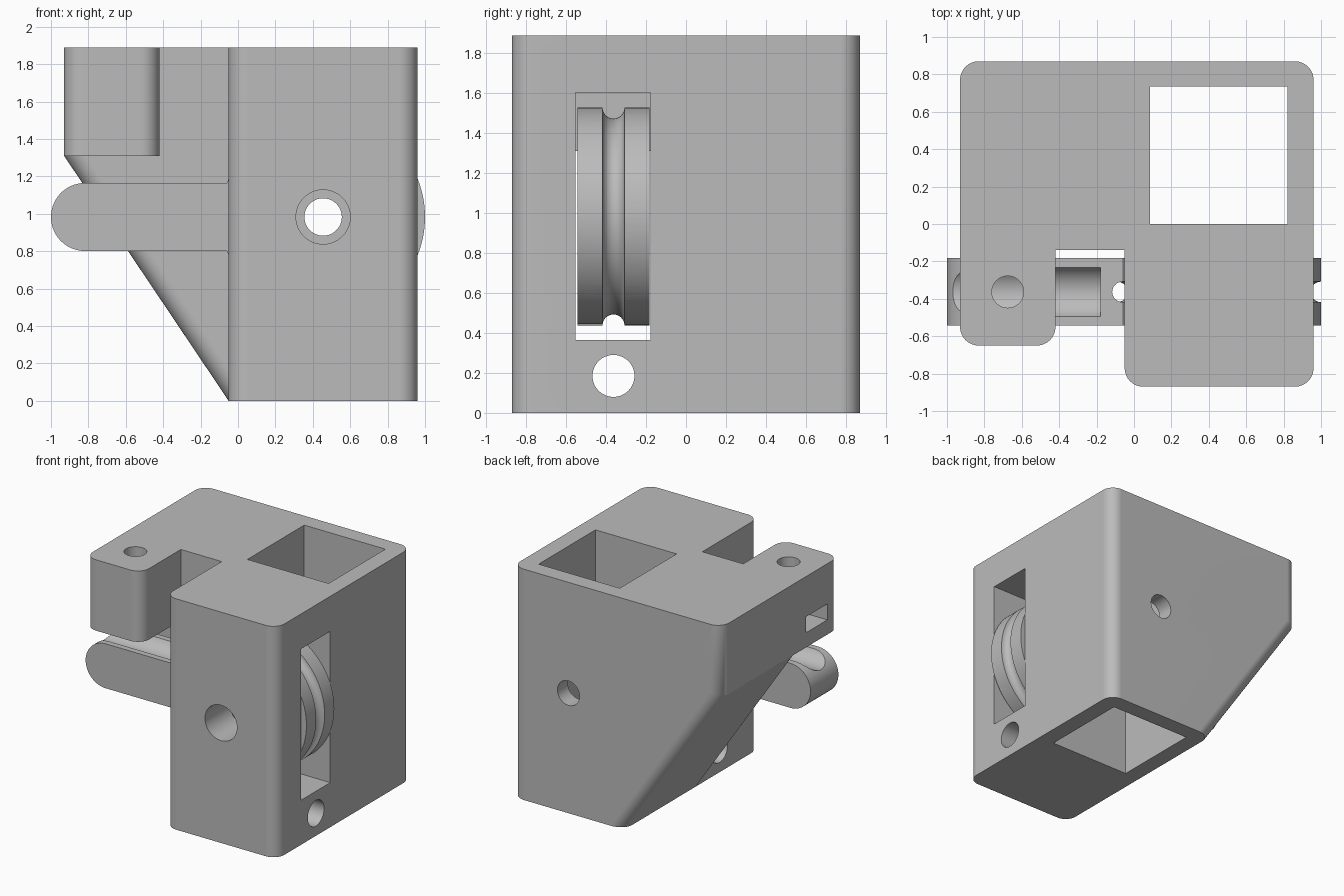
import bpy, bmesh, math
from mathutils import Vector

cube = bpy.data.objects.get("Cube")
if cube:
    bpy.data.objects.remove(cube)

grey = bpy.data.materials.new("plain grey")
grey.use_nodes = True
COLOR = (0.5, 0.5, 0.5, 1)
grey.diffuse_color = COLOR
grey.node_tree.nodes["Principled BSDF"].inputs["Base Color"].default_value = COLOR


def finish(bm, name):
    bmesh.ops.recalc_face_normals(bm, faces=bm.faces)
    mesh = bpy.data.meshes.new(name)
    bm.to_mesh(mesh)
    bm.free()
    mesh.materials.append(grey)
    obj = bpy.data.objects.new(name, mesh)
    bpy.context.collection.objects.link(obj)
    return obj


def prism(name, outline, axis, lo, hi, rounded=None, radius=0.1):
    """Extrude an outline along y or z; round the edges the rule picks."""
    place = {"y": lambda a, b, t: (a, t, b), "z": lambda a, b, t: (a, b, t)}[axis]
    bm = bmesh.new()
    rings = [[bm.verts.new(place(a, b, t)) for a, b in outline] for t in (lo, hi)]
    n = len(outline)
    for ring in rings:
        bm.faces.new(ring)
    for i in range(n):
        j = (i + 1) % n
        bm.faces.new((rings[0][i], rings[0][j], rings[1][j], rings[1][i]))
    if rounded:
        edges = [e for e in bm.edges if rounded(*(v.co for v in e.verts))]
        bmesh.ops.bevel(bm, geom=edges, offset=radius, offset_type='OFFSET',
                        segments=12, profile=0.5, affect='EDGES')
    return finish(bm, name)


def rect(x0, x1, y0, y1):
    return [(x0, y0), (x1, y0), (x1, y1), (x0, y1)]


def rod(name, radius, start, end, sides=64):
    """Cylinder between two points."""
    a, b = Vector(start), Vector(end)
    bm = bmesh.new()
    bmesh.ops.create_cone(bm, cap_ends=True, segments=sides, radius1=radius,
                          radius2=radius, depth=(b - a).length)
    bm.transform((b - a).to_track_quat('Z', 'Y').to_matrix().to_4x4())
    bmesh.ops.translate(bm, verts=bm.verts, vec=(a + b) / 2)
    return finish(bm, name)


def combine(target, others, operation):
    for other in others:
        mod = target.modifiers.new("combine", 'BOOLEAN')
        mod.operation = operation
        mod.solver = 'EXACT'
        mod.object = other
        bpy.context.view_layer.objects.active = target
        bpy.ops.object.modifier_apply(modifier=mod.name)
        bpy.data.objects.remove(other)


def smooth(obj):
    bpy.ops.object.select_all(action='DESELECT')
    obj.select_set(True)
    bpy.context.view_layer.objects.active = obj
    bpy.ops.object.shade_smooth_by_angle(angle=math.radians(30))
    mod = obj.modifiers.new("even shading", 'WEIGHTED_NORMAL')
    mod.keep_sharp = True


TOP, LEFT, RIGHT, INNER = 1.89, -0.93, 0.96, -0.05
FRONT, BACK, PLATE = -0.87, 0.87, -0.14
ARM_Z = 1.31
AX, AY, AZ = 0.455, -0.363, 0.983    # wheel centre

# Back section with the sloped underside
profile = [(LEFT, TOP), (LEFT, ARM_Z), (INNER, 0), (RIGHT, 0), (RIGHT, TOP)]


def outer_edge(a, b):
    along = abs(a.y - b.y) < 0.01 and abs(a.z - b.z) > 0.1
    return along and (a.x < RIGHT - 0.01 or a.y > 0)


housing = prism("housing", profile, "y", PLATE, BACK, outer_edge)


# Front column and the overhanging clamp arm, rounded at their front corners
def front_corner(y):
    return lambda a, b: abs(a.z - b.z) > 0.1 and max(a.y, b.y) < y + 0.01


column = prism("column", rect(INNER, RIGHT, FRONT, 0.3), "z", 0, TOP, front_corner(FRONT))
arm = prism("arm", rect(LEFT, -0.42, -0.65, 0.3), "z", ARM_Z, TOP, front_corner(-0.65))
combine(housing, [column, arm], 'UNION')

# Openings: square shaft, wheel slot, axle bores, cable hole, screw hole, nut slot
combine(housing, [
    prism("shaft_cut", rect(0.085, 0.82, 0, 0.735), "z", -0.2, 2.2),
    prism("slot_cut", rect(-0.2, 1.2, -0.553, -0.178), "z", 0.365, 1.603),
    rod("front_bore_cut", 0.145, (AX, -1, AZ), (AX, -0.4, AZ)),
    rod("back_bore_cut", 0.1, (AX, -0.3, AZ), (AX, 1, AZ)),
    rod("cable_cut", 0.105, (-0.2, AY, 0.185), (1.2, AY, 0.185)),
    rod("screw_cut", 0.085, (-0.675, AY, 1.2), (-0.675, AY, 2.1)),
    prism("nut_cut", rect(-1.1, -0.54, AY - 0.137, AY + 0.137), "z", 1.43, 1.56),
], 'DIFFERENCE')
smooth(housing)

# Lever: grooved wheel joined to a round-ended handle
HALF, WHEEL_R, BAR_R = 0.18, 0.545, 0.182
lever = rod("lever", WHEEL_R, (AX, AY - HALF, AZ), (AX, AY + HALF, AZ), 128)
bar = [(0.1, AZ - BAR_R), (0.1, AZ + BAR_R)]
for i in range(33):
    t = math.pi * (0.5 + i / 32)
    bar.append((-1 + BAR_R + BAR_R * math.cos(t), AZ + BAR_R * math.sin(t)))
handle = prism("handle", bar, "y", AY - HALF, AY + HALF)
combine(lever, [handle], 'UNION')

# Cable groove round the wheel, axle hole and the trough on top of the handle
bpy.ops.mesh.primitive_torus_add(major_radius=WHEEL_R, minor_radius=0.055,
                                 major_segments=128, minor_segments=24,
                                 location=(AX, AY, AZ), rotation=(math.pi / 2, 0, 0))
groove = bpy.context.object
groove.data.materials.append(grey)
combine(lever, [
    groove,
    rod("axle_cut", 0.1, (AX, -1, AZ), (AX, 0.5, AZ)),
    rod("trough_cut", 0.147, (-1.2, AY, 1.232), (-0.18, AY, 1.232)),
], 'DIFFERENCE')
smooth(lever)
